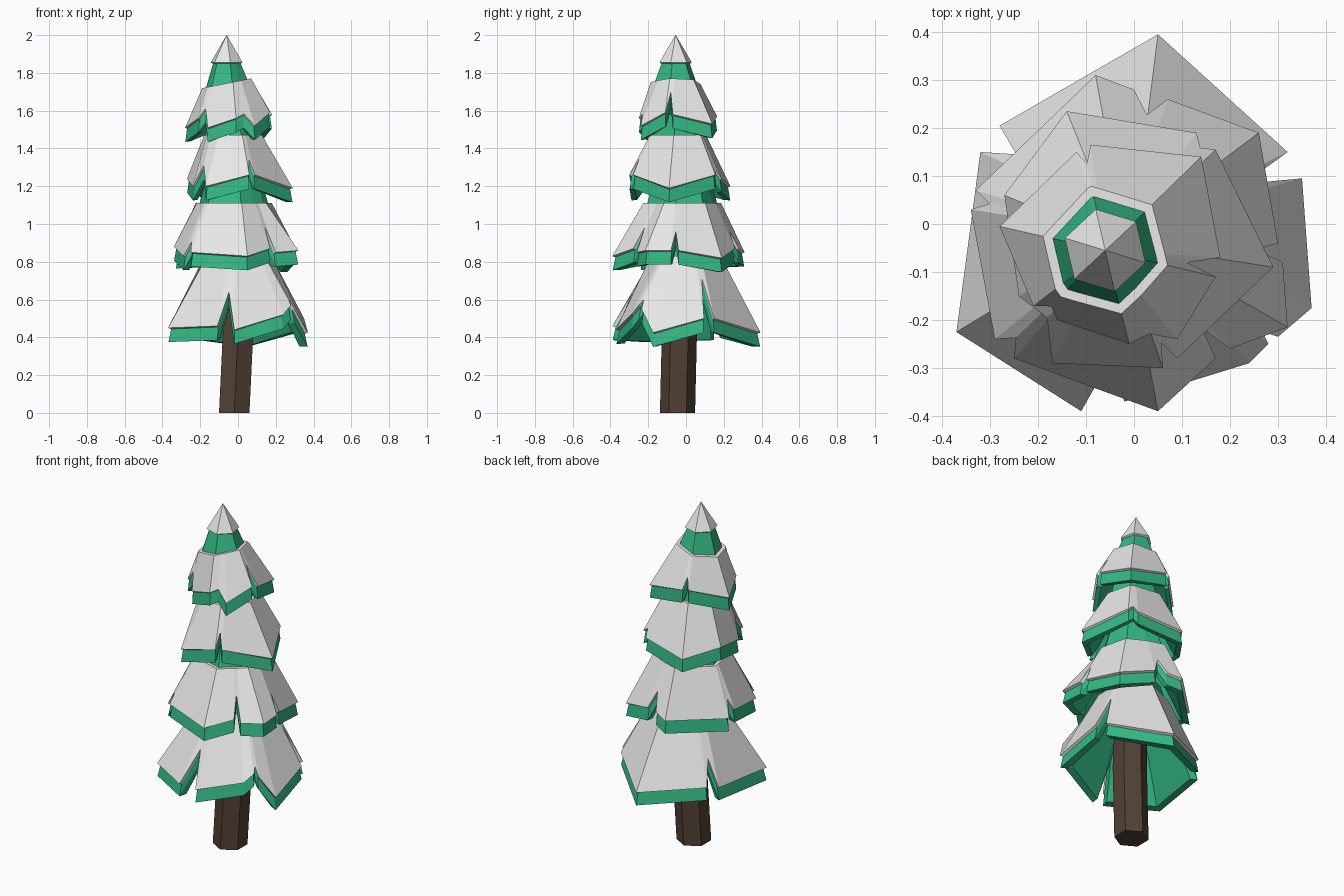
import bpy, bmesh, math
from mathutils import Vector

if "Cube" in bpy.data.objects:
    bpy.data.objects.remove(bpy.data.objects["Cube"])


def material(name, rgb):
    m = bpy.data.materials.new(name)
    m.diffuse_color = (*rgb, 1)
    m.use_nodes = True
    m.node_tree.nodes["Principled BSDF"].inputs["Base Color"].default_value = m.diffuse_color
    return m


SNOW = material("snow_white", (0.8, 0.8, 0.8))
GREEN = material("needle_green", (0.033, 0.48, 0.23))
BARK = material("bark_brown", (0.085, 0.053, 0.036))
PHASE = math.radians(-17)


def loft(name, rings, mat, loop=False):
    """Skin closed rings of equal length; loop joins last ring to first, else both ends are capped."""
    bm = bmesh.new()
    vs = [[bm.verts.new(p) for p in ring] for ring in rings]
    n = len(rings[0])
    pairs = list(zip(vs, vs[1:])) + ([(vs[-1], vs[0])] if loop else [])
    for a, b in pairs:
        for i in range(n):
            j = (i + 1) % n
            bm.faces.new((a[i], a[j], b[j], b[i]))
    if not loop:
        bm.faces.new(vs[0])
        bm.faces.new(vs[-1][::-1])
    bmesh.ops.recalc_face_normals(bm, faces=bm.faces)
    me = bpy.data.meshes.new(name)
    bm.to_mesh(me)
    bm.free()
    me.materials.append(mat)
    ob = bpy.data.objects.new(name, me)
    bpy.context.collection.objects.link(ob)


def hex_point(c, r, z, a, tilt):
    """Point on a (tilted) hexagon outline in direction a."""
    s = (a - PHASE) % (math.pi / 3) - math.pi / 6
    d = r * math.cos(math.pi / 6) / math.cos(s)
    x = d * math.cos(a)
    return Vector((c[0] + x, c[1] + d * math.sin(a), z + tilt * x))


def hexagon(c, r, z, phase=PHASE):
    return [Vector((c[0] + r * math.cos(phase + k * math.pi / 3),
                    c[1] + r * math.sin(phase + k * math.pi / 3), z)) for k in range(6)]


def tier(label, c, r, z, r_peak, z_peak, outline, tilt=0.0):
    """Skirt of branches with snow on it. A plain number in the outline is a notch of that depth."""
    def ring(points, rr, zz, t=tilt):
        return [hex_point(c, rr, zz, math.atan2(p.y - c[1], p.x - c[0]), t) for p in points]

    def shrink(points, f, dz):
        return [Vector((c[0] + (p.x - c[0]) * f, c[1] + (p.y - c[1]) * f, p.z - dz)) for p in points]

    rim = []
    for i, p in enumerate(outline):
        if isinstance(p, tuple):
            rim.append(Vector(p))
        else:
            mid = (Vector(outline[i - 1]) + Vector(outline[(i + 1) % len(outline)])) / 2
            rim.append(mid.lerp(ring([mid], r, z)[0], p))
    loft(label + "_snow", [ring(rim, r - 0.025, z), ring(rim, r, z), rim,
                           shrink(rim, 0.94, 0.008), ring(rim, r - 0.025, z - 0.02)], SNOW, True)
    loft(label + "_branches", [ring(rim, r_peak, z_peak, 0), ring(rim, r - 0.022, z),
                               shrink(rim, 0.955, 0.004), shrink(rim, 0.995, 0.075),
                               shrink(rim, 0.88, 0.073),
                               ring(rim, r - 0.06, z - 0.07)], GREEN)


# Trunk, leaning slightly
loft("trunk", [hexagon((-0.02, -0.045), 0.093, 0, math.pi / 6),
               hexagon((0.0, -0.035), 0.093, 0.42, math.pi / 6),
               hexagon((0.0, -0.02), 0.085, 0.84, math.pi / 6)], BARK)

# Four branch tiers, outlines counter-clockwise
tier("bottom_tier", (0, 0), 0.21, 0.83, 0.16, 0.92, [
    (0.32, 0.15, 0.50), (0.05, 0.395, 0.425), (-0.28, 0.205, 0.47), 0.4,
    (-0.32, 0.15, 0.46), (-0.37, -0.225, 0.45), (-0.11, -0.39, 0.46), 0.5,
    (-0.02, -0.37, 0.44), (0.24, -0.29, 0.52), (0.28, -0.25, 0.57), 0.15,
    (0.30, -0.235, 0.55), (0.37, -0.175, 0.425), (0.35, 0.095, 0.50), 0.65])

tier("lower_middle_tier", (-0.02, -0.02), 0.215, 1.11, 0.15, 1.25, [
    (0.30, -0.04, 0.86), (0.26, 0.19, 0.82), (0.07, 0.26, 0.87), 0.4,
    (0.0, 0.28, 0.87), (-0.08, 0.31, 0.85), (-0.33, 0.07, 0.84), 0.3,
    (-0.34, 0.03, 0.88), (-0.29, -0.24, 0.83), 0.25,
    (-0.25, -0.28, 0.85), (0.05, -0.39, 0.83), (0.17, -0.28, 0.87), 0.5,
    (0.20, -0.26, 0.85), (0.32, -0.215, 0.86), (0.31, -0.08, 0.86), 0.4])

tier("upper_middle_tier", (-0.03, -0.04), 0.17, 1.47, 0.12, 1.58, [
    (0.17, 0.155, 1.26), 0.15, (0.13, 0.19, 1.24), (-0.14, 0.235, 1.20),
    (-0.27, 0.06, 1.24), (-0.24, -0.15, 1.20), 0.4,
    (-0.17, -0.29, 1.20), (0.06, -0.30, 1.26), 0.4,
    (0.09, -0.28, 1.26), (0.29, -0.09, 1.19)])

TIP = (-0.06, -0.055)
tier("top_tier", TIP, 0.138, 1.745, 0.07, 1.87, [
    (0.18, -0.07, 1.58), (0.14, 0.14, 1.53), (-0.09, 0.165, 1.57), 0.4,
    (-0.12, 0.15, 1.57), (-0.28, -0.005, 1.51), (-0.21, -0.17, 1.56), 0.4,
    (-0.16, -0.20, 1.51), (-0.01, -0.25, 1.56), 0.2,
    (0.09, -0.24, 1.52), (0.17, -0.11, 1.59), 0.6], tilt=0.2)

# Snow cap on the tip
loft("tip_snow", [hexagon(TIP, 0.07, 1.845), hexagon(TIP, 0.088, 1.855), hexagon(TIP, 0.001, 2.0)], SNOW)
